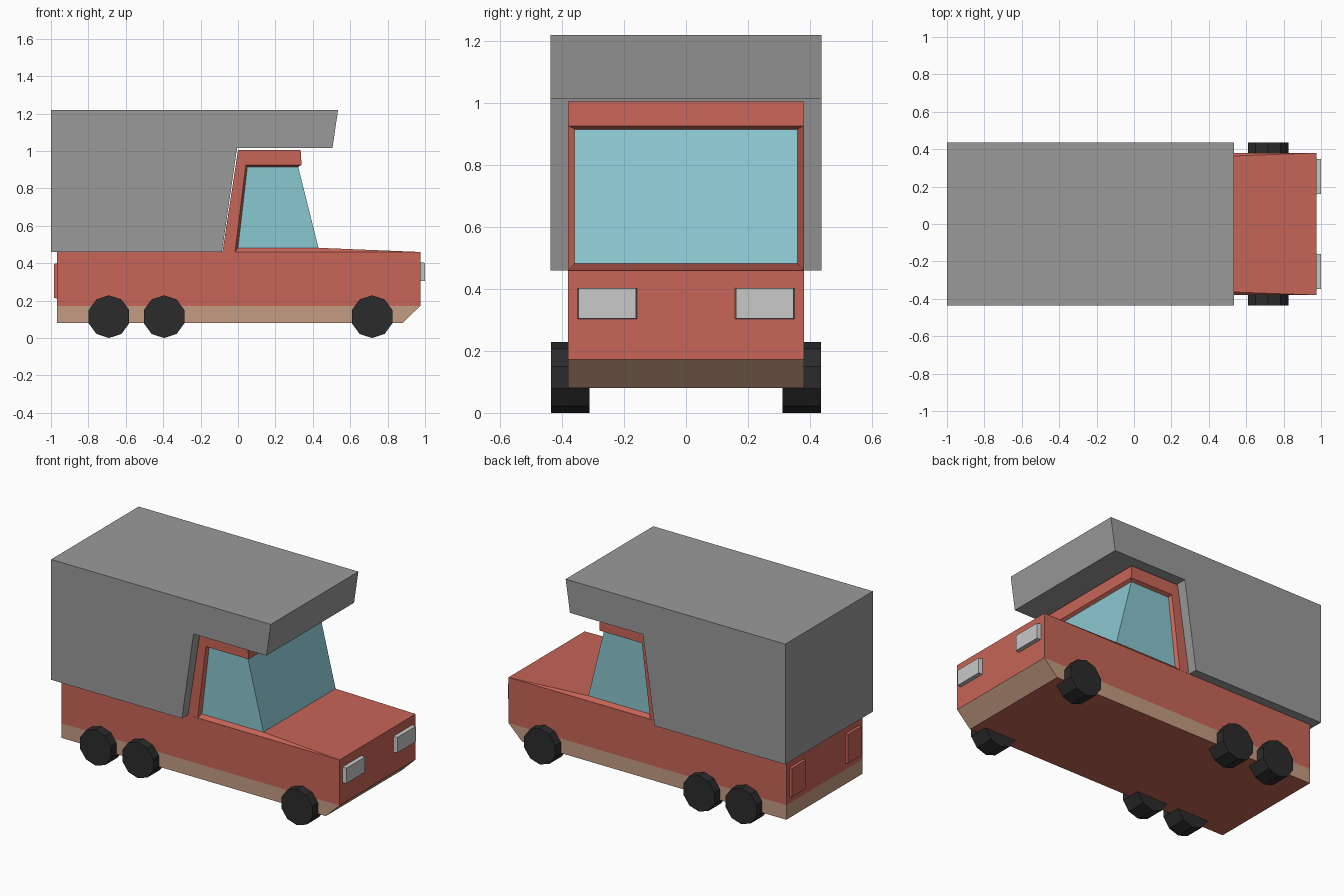
import bpy, bmesh, math
from mathutils import Matrix, Vector

if "Cube" in bpy.data.objects:
    bpy.data.objects.remove(bpy.data.objects["Cube"])


def material(name, rgb):
    """Make a flat material from sRGB 0-255 values."""
    m = bpy.data.materials.new(name)
    lin = [((c / 255 + 0.055) / 1.055) ** 2.4 for c in rgb]
    m.diffuse_color = (*lin, 1)
    m.use_nodes = True
    m.node_tree.nodes["Principled BSDF"].inputs["Base Color"].default_value = m.diffuse_color
    return m


RED = material("red_paint", (199, 101, 87))
TAN = material("tan_trim", (197, 156, 130))
GRAY = material("camper_gray", (154, 154, 154))
GLASS = material("blue_glass", (138, 199, 208))
BLACK = material("tyre_black", (43, 43, 43))
LAMP = material("lamp_white", (200, 200, 200))


def finish(bm, name, *mats):
    bmesh.ops.recalc_face_normals(bm, faces=bm.faces[:])
    me = bpy.data.meshes.new(name)
    bm.to_mesh(me)
    bm.free()
    for m in mats:
        me.materials.append(m)
    ob = bpy.data.objects.new(name, me)
    bpy.context.collection.objects.link(ob)
    return ob


def prism(profile, half_width):
    """Extrude an x-z profile symmetrically across y."""
    bm = bmesh.new()
    f = bm.faces.new([bm.verts.new((x, -half_width, z)) for x, z in profile])
    new = bmesh.ops.extrude_face_region(bm, geom=[f])["geom"]
    bmesh.ops.translate(bm, vec=(0, 2 * half_width, 0),
                        verts=[v for v in new if isinstance(v, bmesh.types.BMVert)])
    return bm


def plate(name, x0, x1, y0, y1, z0, z1, mat, outward):
    """Lamp block whose outer face is slightly smaller than its base."""
    bm = bmesh.new()
    bmesh.ops.create_cube(bm, size=1)
    for v in bm.verts:
        outer = v.co.x * outward > 0
        k = 0.96 if outer else 1.0
        v.co = Vector(((x0 + x1) / 2 + v.co.x * (x1 - x0),
                       (y0 + y1) / 2 + v.co.y * (y1 - y0) * k,
                       (z0 + z1) / 2 + v.co.z * (z1 - z0) * k))
    finish(bm, name, mat)


# Lower body with chamfered nose; the band below z = 0.17 is tan
bm = prism([(-0.967, 0.08), (0.88, 0.08), (0.975, 0.172), (0.975, 0.46), (-0.967, 0.46)], 0.38)
bmesh.ops.bisect_plane(bm, geom=bm.verts[:] + bm.edges[:] + bm.faces[:],
                       plane_co=(0, 0, 0.172), plane_no=(0, 0, 1))
bmesh.ops.recalc_face_normals(bm, faces=bm.faces[:])
for f in bm.faces:
    f.normal_update()
    if f.calc_center_median().z < 0.17 and f.normal.z > -0.9:
        f.material_index = 1
finish(bm, "body", RED, TAN)

# Cab: outer frame points at the body side, recessed glass points further in
OUTER, INNER = 0.38, 0.36
points = {
    "pillar_base": (-0.083, OUTER, 0.46), "roof_back": (0.0, OUTER, 1.005),
    "roof_front": (0.335, OUTER, 1.005), "brow": (0.34, OUTER, 0.926),
    "frame_top": (0.042, OUTER, 0.926), "frame_base": (-0.016, OUTER, 0.461),
    "nose": (0.975, OUTER, 0.46),
    "glass_base": (0.0, INNER, 0.482), "glass_top": (0.05, INNER, 0.915),
    "screen_top": (0.322, INNER, 0.915), "screen_base": (0.43, INNER, 0.482),
}
bm = bmesh.new()
left = {k: bm.verts.new(p) for k, p in points.items()}
right = {k: bm.verts.new((p[0], -p[1], p[2])) for k, p in points.items()}
side_faces = [
    (("pillar_base", "roof_back", "frame_top", "frame_base"), 0),
    (("roof_back", "roof_front", "brow", "frame_top"), 0),
    (("frame_base", "frame_top", "glass_top", "glass_base"), 0),
    (("frame_top", "brow", "screen_top", "glass_top"), 0),
    (("frame_base", "glass_base", "screen_base", "nose"), 0),
    (("glass_base", "glass_top", "screen_top", "screen_base"), 1),
]
for names, mi in side_faces:
    for side in (left, right):
        bm.faces.new([side[n] for n in names]).material_index = mi
for a, b, mi in [("pillar_base", "roof_back", 0), ("roof_back", "roof_front", 0),
                 ("roof_front", "brow", 0), ("brow", "screen_top", 0),
                 ("screen_top", "screen_base", 1), ("screen_base", "nose", 0)]:
    bm.faces.new([left[a], left[b], right[b], right[a]]).material_index = mi
finish(bm, "cab", RED, GLASS)

# Camper box with overhang above the cab
finish(prism([(-1.0, 0.46), (-1.0, 1.22), (0.535, 1.22), (0.505, 1.015),
              (-0.005, 1.015), (-0.086, 0.46)], 0.437), "camper_box", GRAY)

# Ten-sided wheels, a corner pointing straight down
R = 0.114
for s, side in ((1, "left"), (-1, "right")):
    for label, x in (("rear", -0.69), ("middle", -0.395), ("front", 0.717)):
        bm = bmesh.new()
        bmesh.ops.create_cone(bm, cap_ends=True, segments=10, radius1=R, radius2=R, depth=0.125)
        lowest = max(bm.verts, key=lambda v: v.co.y).co
        turn = math.pi / 2 - math.atan2(lowest.y, lowest.x)
        bmesh.ops.transform(bm, verts=bm.verts[:], matrix=Matrix.Translation((x, s * 0.3735, R))
                            @ Matrix.Rotation(math.pi / 2, 4, "X") @ Matrix.Rotation(turn, 4, "Z"))
        finish(bm, f"{label}_{side}_wheel", BLACK)

    # Headlights and tail lights
    ya, yb = sorted((s * 0.158, s * 0.35))
    plate(f"{side}_headlight", 0.97, 1.0, ya, yb, 0.303, 0.404, LAMP, 1)
    ya, yb = sorted((s * 0.21, s * 0.35))
    plate(f"{side}_tail_light", -0.983, -0.96, ya, yb, 0.21, 0.40, RED, -1)
